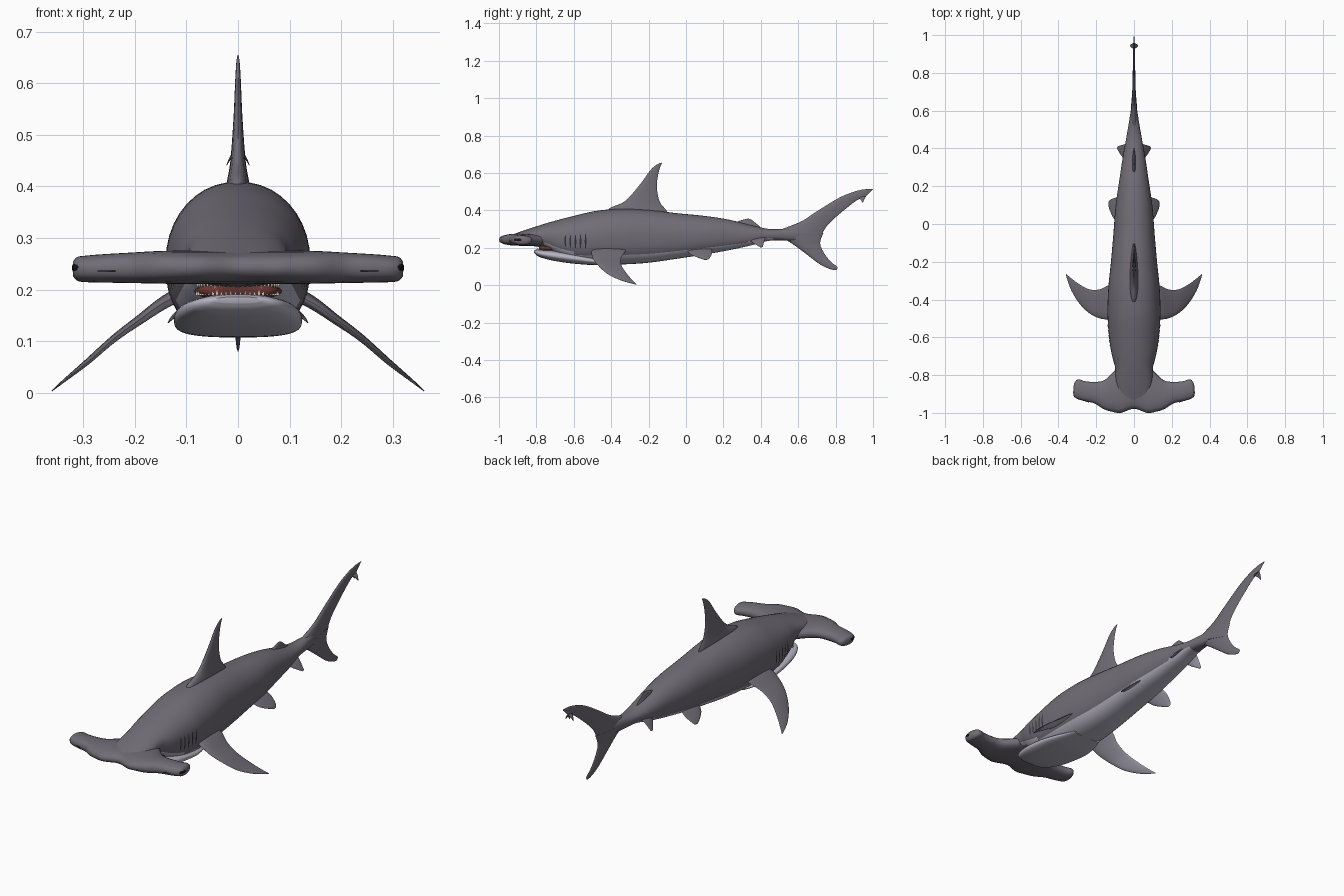
import bpy, bmesh, math
from mathutils import Vector


def mat(name, r, g, b):
    m = bpy.data.materials.new(name)
    m.diffuse_color = (r, g, b, 1)
    return m


GREY = mat("slate_grey_skin", 0.165, 0.152, 0.182)
PALE = mat("pale_belly", 0.47, 0.46, 0.54)
DARK = mat("gill_dark", 0.03, 0.028, 0.033)
BLACK = mat("eye_black", 0.006, 0.006, 0.007)
GUM = mat("gum_red", 0.16, 0.04, 0.035)
TOOTH = mat("tooth_ivory", 0.6, 0.55, 0.48)


def smooth_rows(rows, steps):
    """Catmull-Rom interpolation through rows of numbers."""
    out = []
    for i in range(len(rows) - 1):
        a, b, c, d = (rows[max(i - 1, 0)], rows[i], rows[i + 1], rows[min(i + 2, len(rows) - 1)])
        for s in range(steps):
            t = s / steps
            out.append([0.5 * (2 * q + (r - p) * t + (2 * p - 5 * q + 4 * r - w) * t * t
                               + (3 * q - p - 3 * r + w) * t ** 3) for p, q, r, w in zip(a, b, c, d)])
    return out + [list(rows[-1])]


def finish(name, bm, mats, rule=None, mirror=False):
    bmesh.ops.recalc_face_normals(bm, faces=bm.faces)
    bm.normal_update()
    if rule:
        for f in bm.faces:
            f.material_index = 1 if rule(f) else 0
    me = bpy.data.meshes.new(name)
    bm.to_mesh(me)
    bm.free()
    for m in mats:
        me.materials.append(m)
    ob = bpy.data.objects.new(name, me)
    bpy.context.collection.objects.link(ob)
    bpy.ops.object.select_all(action='DESELECT')
    ob.select_set(True)
    bpy.context.view_layer.objects.active = ob
    bpy.ops.object.shade_smooth_by_angle(angle=math.radians(60))
    if mirror:
        ob.modifiers.new("mirror", 'MIRROR')
    return ob


def loft(rings):
    bm = bmesh.new()
    vs = [[bm.verts.new(p) for p in r] for r in rings]
    n = len(vs[0])
    for a, b in zip(vs, vs[1:]):
        for k in range(n):
            bm.faces.new((a[k], a[(k + 1) % n], b[(k + 1) % n], b[k]))
    bm.faces.new(vs[0])
    bm.faces.new(vs[-1])
    return bm


def power(v, e):
    return math.copysign(abs(v) ** e, v)


def body_point(row, a):
    """Point on a body cross-section; the underside is squarer than the back."""
    y, zt, zb, w = row
    zm = zb + 0.5 * (zt - zb)
    s, e = math.sin(a), (0.95 if math.sin(a) > 0 else 0.78)
    z = zm + power(s, e) * ((zt - zm) if s > 0 else (zm - zb))
    return Vector((w * power(math.cos(a), e), y, z))


def body_loft(rows, n=40):
    return loft([[body_point(r, 2 * math.pi * k / n) for k in range(n)] for r in rows])


def fin(name, sections, normal, mats=(GREY,), rule=None, mirror=False, steps=5, blunt=1.0, taper=0.5):
    """Loft of wing sections: leading xyz, trailing xyz, half thickness."""
    nrm, n, rings = Vector(normal).normalized(), 20, []
    for r in smooth_rows(sections, steps):
        le, te, h = Vector(r[:3]), Vector(r[3:6]), r[6]
        ring = []
        for k in range(n):
            t = 2 * math.pi * k / n
            u = (1 - math.cos(t)) / 2
            ring.append(le.lerp(te, u) + nrm * h * power(math.sin(t), blunt) * (1 - taper * u))
        rings.append(ring)
    return finish(name, loft(rings), mats, rule, mirror)


def flat_fin(name, rows, steps=5):
    """Fin in the x = 0 plane: leading y z, trailing y z, half thickness."""
    return fin(name, [(0, a, b, 0, c, d, h) for a, b, c, d, h in rows], (1, 0, 0), steps=steps)


# Body: y, top, bottom, half width
body_rows = smooth_rows([
    (-0.965, 0.258, 0.232, 0.05), (-0.92, 0.274, 0.218, 0.085), (-0.85, 0.298, 0.211, 0.098),
    (-0.76, 0.327, 0.2, 0.1), (-0.69, 0.347, 0.16, 0.118), (-0.6, 0.37, 0.122, 0.132),
    (-0.48, 0.397, 0.11, 0.14), (-0.34, 0.409, 0.111, 0.136), (-0.2, 0.402, 0.12, 0.122),
    (-0.05, 0.385, 0.141, 0.109), (0.1, 0.37, 0.164, 0.097), (0.23, 0.35, 0.187, 0.078),
    (0.35, 0.32, 0.213, 0.06), (0.45, 0.3, 0.238, 0.042), (0.55, 0.302, 0.238, 0.025),
    (0.66, 0.3, 0.24, 0.008)], 6)
finish("body", body_loft(body_rows), (GREY, PALE),
       lambda f: f.normal.z < -0.5 and -0.76 < f.calc_center_median().y < 0.46)

# Lower jaw
jaw_rows = smooth_rows([
    (-0.812, 0.186, 0.174, 0.045), (-0.8, 0.19, 0.16, 0.072), (-0.77, 0.191, 0.146, 0.094),
    (-0.7, 0.188, 0.129, 0.115), (-0.6, 0.175, 0.115, 0.124), (-0.48, 0.15, 0.107, 0.118),
    (-0.36, 0.13, 0.111, 0.08)], 5)
finish("lower_jaw", body_loft(jaw_rows), (PALE,))

# Mouth lining
finish("mouth_lining", body_loft(smooth_rows([
    (-0.785, 0.212, 0.186, 0.045), (-0.765, 0.215, 0.182, 0.075), (-0.68, 0.215, 0.18, 0.09)], 4), 24), (GUM,))

# Teeth in an upper and a lower arc
bm = bmesh.new()
for row, (z0, z1) in enumerate(((0.188, 0.2), (0.213, 0.201))):
    for i in range(23):
        a = math.radians(-75 + 150 * (i + 0.5 * row) / 23)
        c = Vector((0.083 * math.sin(a), -0.735 - 0.06 * math.cos(a), z0))
        base = [bm.verts.new(c + Vector(d)) for d in ((-0.003, 0, 0), (0.003, 0, 0), (0, 0.004, 0))]
        tip = bm.verts.new((c.x, c.y + 0.001, z1))
        bm.faces.new(base)
        for k in range(3):
            bm.faces.new((base[k], base[(k + 1) % 3], tip))
finish("teeth", bm, (TOOTH,))

# Hammer head: x, leading y, trailing y, centre z, half thickness
half = [(0.07, -1.0, -0.74, 0.243, 0.034), (0.115, -0.994, -0.79, 0.243, 0.034),
        (0.16, -0.98, -0.828, 0.243, 0.033), (0.21, -0.95, -0.836, 0.242, 0.031),
        (0.26, -0.938, -0.832, 0.241, 0.029), (0.295, -0.928, -0.822, 0.24, 0.027),
        (0.312, -0.918, -0.835, 0.24, 0.024), (0.32, -0.905, -0.86, 0.24, 0.014)]
rows = [(-x, *r) for x, *r in reversed(half)] + [(0, -0.978, -0.72, 0.243, 0.034)] + half
fin("hammer_head", [(x, a, z, x, b, z, h) for x, a, b, z, h in rows], (0, 0, 1), blunt=0.75, taper=0.1)

# Eyes on the hammer tips
bm = bmesh.new()
bmesh.ops.create_uvsphere(bm, u_segments=20, v_segments=12, radius=1)
for v in bm.verts:
    v.co = Vector((0.309 + 0.013 * v.co.x, -0.893 + 0.027 * v.co.y, 0.242 + 0.014 * v.co.z))
finish("eyes", bm, (BLACK,), mirror=True)

# Nostril slits
bm = bmesh.new()
bmesh.ops.create_cube(bm, size=1)
for v in bm.verts:
    v.co = Vector((0.255 + 0.035 * v.co.x, -0.936 + 0.008 * v.co.y + 0.012 * v.co.x, 0.236 + 0.004 * v.co.z))
finish("nostrils", bm, (DARK,), mirror=True)

# Gill slits laid on the body surface
bm = bmesh.new()
for i in range(5):
    y = -0.645 + 0.027 * i
    strip = []
    for k in range(9):
        a = -0.32 + 0.5 * k / 8
        wide = 0.0045 * math.sin(math.pi * (k + 0.5) / 9)
        pair = []
        for yy in (y - wide, y + wide):
            j = max(q for q in range(len(body_rows) - 1) if body_rows[q][0] <= yy)
            p, q = body_rows[j], body_rows[j + 1]
            t = (yy - p[0]) / (q[0] - p[0])
            co = body_point([u + (v - u) * t for u, v in zip(p, q)], a)
            pair.append(bm.verts.new(co + Vector((0.002, 0, 0))))
        strip.append(pair)
    for p, q in zip(strip, strip[1:]):
        bm.faces.new((p[0], p[1], q[1], q[0]))
finish("gill_slits", bm, (DARK,), mirror=True)

# Dorsal fins
flat_fin("dorsal_fin", [
    (-0.44, 0.36, -0.09, 0.36, 0.036), (-0.41, 0.41, -0.105, 0.4, 0.028), (-0.325, 0.45, -0.14, 0.445, 0.019),
    (-0.245, 0.54, -0.156, 0.52, 0.011), (-0.19, 0.615, -0.15, 0.585, 0.007), (-0.155, 0.645, -0.137, 0.635, 0.004),
    (-0.13, 0.655, -0.128, 0.652, 0.001)])
flat_fin("rear_dorsal_fin", [
    (0.24, 0.32, 0.41, 0.3, 0.016), (0.28, 0.342, 0.385, 0.322, 0.01), (0.315, 0.352, 0.365, 0.338, 0.006),
    (0.335, 0.356, 0.35, 0.35, 0.002)])

# Tail lobes
flat_fin("tail_upper_lobe", [
    (0.46, 0.28, 0.71, 0.215, 0.024), (0.54, 0.31, 0.716, 0.235, 0.02), (0.62, 0.343, 0.728, 0.275, 0.015),
    (0.7, 0.395, 0.765, 0.33, 0.011), (0.82, 0.468, 0.85, 0.405, 0.008), (0.9, 0.5, 0.925, 0.46, 0.007),
    (0.925, 0.507, 0.945, 0.446, 0.006), (0.95, 0.512, 0.965, 0.478, 0.005), (1.0, 0.515, 0.999, 0.511, 0.001)], 4)
flat_fin("tail_lower_lobe", [
    (0.48, 0.265, 0.735, 0.28, 0.022), (0.555, 0.23, 0.717, 0.225, 0.016), (0.635, 0.172, 0.738, 0.172, 0.011),
    (0.715, 0.112, 0.775, 0.125, 0.007), (0.77, 0.086, 0.808, 0.098, 0.004), (0.8, 0.08, 0.806, 0.084, 0.001)])
fin("tail_notch_barbs", [(0, 0.925, 0.47, 0, 0.96, 0.475, 0.004), (0.012, 0.933, 0.458, 0.012, 0.954, 0.462, 0.003),
                         (0.022, 0.943, 0.441, 0.022, 0.947, 0.442, 0.001)], (0.7, 0, 0.7), mirror=True)

# Paired lower fins, pale underneath
under = dict(mats=(GREY, PALE), rule=lambda f: f.normal.z < -0.25, mirror=True)
fin("pectoral_fins", [
    (0.08, -0.5, 0.205, 0.08, -0.32, 0.215, 0.02), (0.143, -0.505, 0.175, 0.135, -0.325, 0.18, 0.016),
    (0.19, -0.497, 0.142, 0.185, -0.347, 0.145, 0.012), (0.24, -0.47, 0.105, 0.24, -0.345, 0.106, 0.009),
    (0.29, -0.42, 0.06, 0.295, -0.315, 0.06, 0.007), (0.335, -0.345, 0.025, 0.335, -0.285, 0.025, 0.004),
    (0.361, -0.268, 0.003, 0.36, -0.264, 0.004, 0.001)], (0.63, 0, 0.77), **under)
fin("pelvic_fins", [
    (0.05, -0.01, 0.205, 0.05, 0.13, 0.21, 0.012), (0.1, 0.02, 0.168, 0.09, 0.14, 0.178, 0.008),
    (0.125, 0.065, 0.147, 0.123, 0.13, 0.15, 0.005), (0.136, 0.1, 0.135, 0.134, 0.118, 0.137, 0.001)],
    (0.7, 0, 0.7), **under)
fin("anal_fins", [
    (0.03, 0.32, 0.255, 0.03, 0.43, 0.265, 0.01), (0.062, 0.355, 0.228, 0.058, 0.42, 0.242, 0.006),
    (0.09, 0.398, 0.202, 0.087, 0.411, 0.205, 0.001)], (0.75, 0, 0.65), **under)
